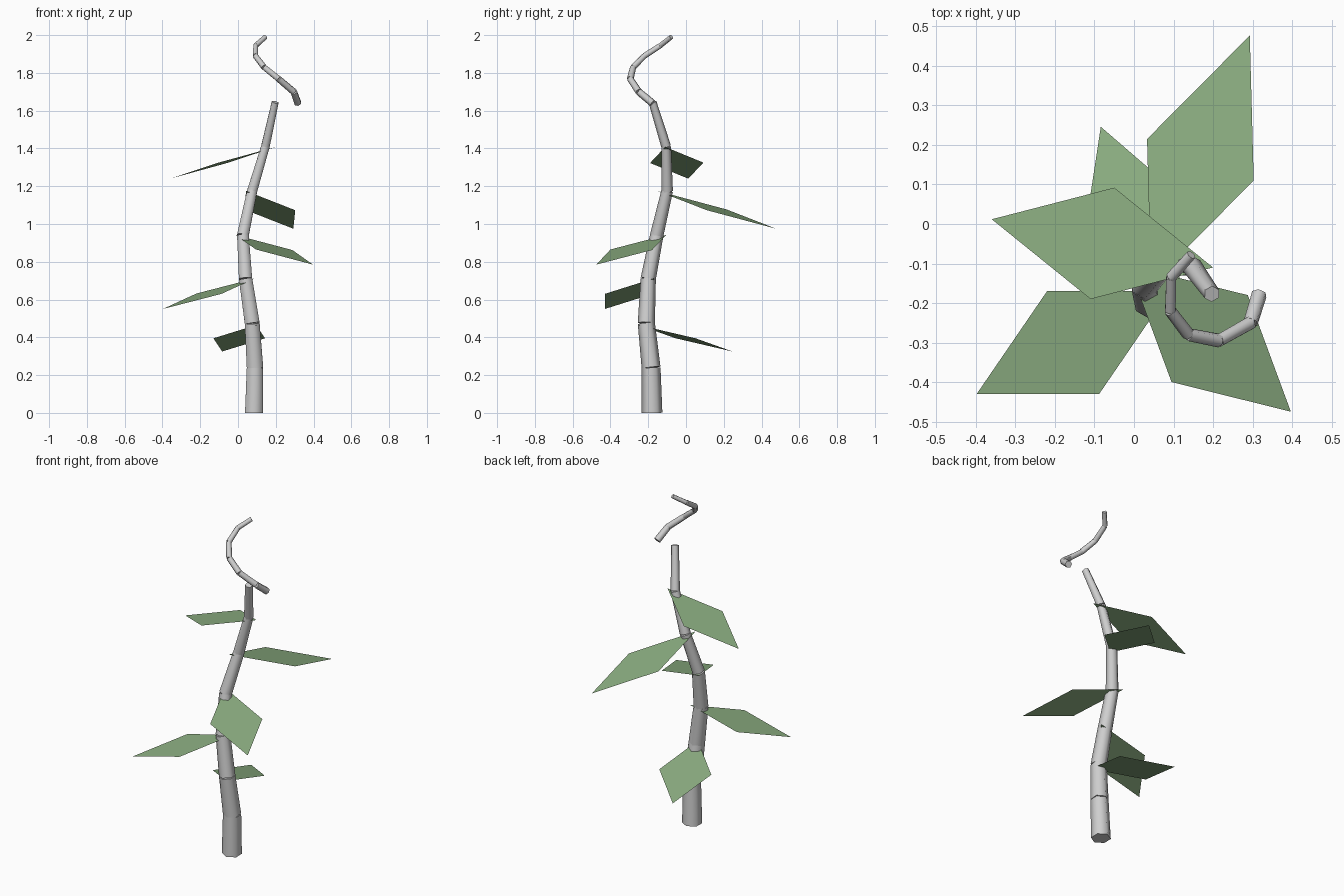
import bpy, bmesh, math
from mathutils import Vector, Matrix

cube = bpy.data.objects.get("Cube")
if cube:
    bpy.data.objects.remove(cube, do_unlink=True)


def material(name, rgb):
    m = bpy.data.materials.new(name)
    m.use_nodes = True
    m.diffuse_color = (*rgb, 1)
    m.node_tree.nodes["Principled BSDF"].inputs["Base Color"].default_value = (*rgb, 1)
    return m


def add_object(name, bm, mat):
    mesh = bpy.data.meshes.new(name)
    bm.to_mesh(mesh)
    bm.free()
    mesh.materials.append(mat)
    ob = bpy.data.objects.new(name, mesh)
    bpy.context.collection.objects.link(ob)
    return ob


def segmented_tube(name, path, r_start, r_end, mat):
    """Chain of separate tapered six-sided segments along a path."""
    bm = bmesh.new()
    count = len(path) - 1
    for i in range(count):
        a, b = Vector(path[i]), Vector(path[i + 1])
        turn = Vector((0, 0, 1)).rotation_difference(b - a).to_matrix().to_4x4()
        r1 = r_start + (r_end - r_start) * i / count
        r2 = r_start + (r_end - r_start) * (i + 1) / count
        bmesh.ops.create_cone(bm, cap_ends=True, segments=6, radius1=r1, radius2=r2,
                              depth=(b - a).length,
                              matrix=Matrix.Translation((a + b) / 2) @ turn)
    ob = add_object(name, bm, mat)
    bpy.ops.object.select_all(action='DESELECT')
    ob.select_set(True)
    bpy.context.view_layer.objects.active = ob
    bpy.ops.object.shade_smooth_by_angle(angle=math.radians(65))


def leaf(name, side_a, side_b, tip, mat):
    """Flat diamond leaf; the base completes the parallelogram."""
    a, b, t = Vector(side_a), Vector(side_b), Vector(tip)
    bm = bmesh.new()
    face = bm.faces.new([bm.verts.new(p) for p in (a + b - t, a, t, b)])
    face.normal_update()
    if face.normal.z < 0:
        face.normal_flip()
    add_object(name, bm, mat)


grey = material("pale grey stem", (0.62, 0.62, 0.62))
green = material("soft leaf green", (0.26, 0.42, 0.22))

# Main stem, leaning and bending upward
segmented_tube("stem", [
    (.085, -.18, 0), (.09, -.185, .24), (.075, -.21, .475), (.04, -.2, .71),
    (.026, -.155, .94), (.075, -.1, 1.175), (.145, -.105, 1.41), (.197, -.177, 1.645),
], .055, .021, grey)

# Curled tendril above the stem
segmented_tube("tendril", [
    (.317, -.178, 1.64), (.295, -.25, 1.7), (.215, -.295, 1.768), (.138, -.28, 1.83),
    (.092, -.22, 1.89), (.094, -.135, 1.945), (.145, -.078, 1.99),
], .02, .013, grey)

# Five leaves spiralling up the stem
leaf("lowest_leaf", (-.13, -.055, .395), (.143, .05, .395), (-.084, .246, .325), green)
leaf("low_right_leaf", (-.22, -.17, .632), (-.088, -.43, .63), (-.398, -.43, .55), green)
leaf("middle_left_leaf", (.095, -.4, .865), (.288, -.18, .862), (.397, -.475, .785), green)
leaf("back_leaf", (.033, .215, 1.077), (.303, .11, 1.073), (.293, .477, .975), green)
leaf("top_leaf", (-.05, .092, 1.325), (-.11, -.19, 1.323), (-.36, .012, 1.24), green)
